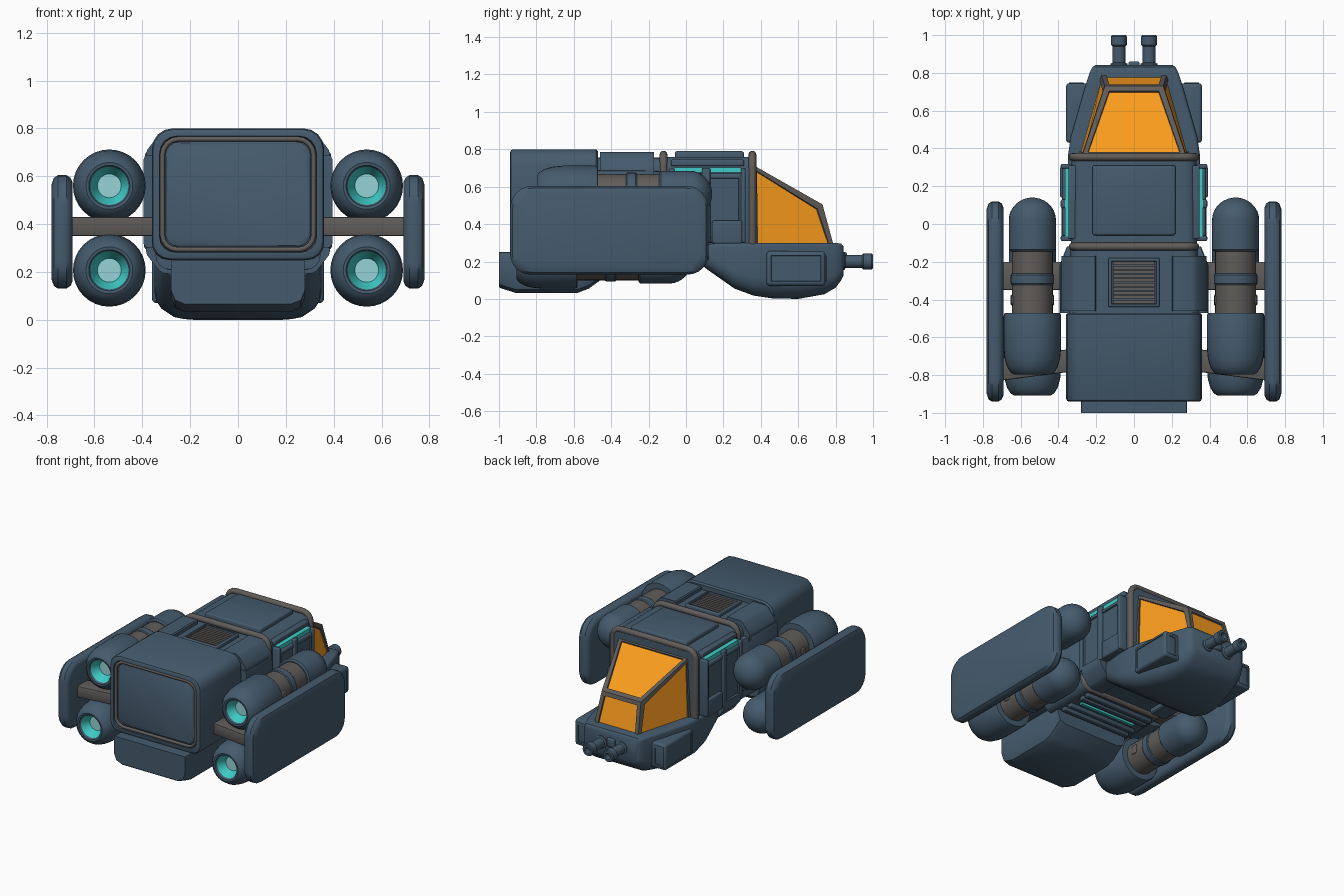
import bpy, bmesh
from math import cos, sin, pi, radians
from mathutils import Vector

if "Cube" in bpy.data.objects:
    bpy.data.objects.remove(bpy.data.objects["Cube"])


def mat(name, r, g, b):
    m = bpy.data.materials.new(name)
    m.diffuse_color = (r, g, b, 1)
    m.use_nodes = True
    m.node_tree.nodes["Principled BSDF"].inputs["Base Color"].default_value = m.diffuse_color
    return m


BLUE = mat("hull_blue", 0.06, 0.105, 0.155)
DARK = mat("panel_blue", 0.05, 0.087, 0.128)
GREY = mat("frame_grey", 0.115, 0.107, 0.1)
GLASS = mat("amber_glass", 0.95, 0.33, 0.012)
TEAL = mat("glow_teal", 0.05, 0.6, 0.57)
PALE = mat("glow_pale", 0.3, 0.65, 0.68)


def finish(name, bm, mats, mirror=False):
    bmesh.ops.recalc_face_normals(bm, faces=bm.faces)
    me = bpy.data.meshes.new(name)
    bm.to_mesh(me)
    bm.free()
    for m in mats:
        me.materials.append(m)
    ob = bpy.data.objects.new(name, me)
    bpy.context.collection.objects.link(ob)
    if mirror:
        ob.modifiers.new("mirror", 'MIRROR')
    return ob


def rr(hw, z0, z1, rt, rb, cx=0.0, n=4):
    """Rounded rectangle with separate top and bottom corner radii."""
    pts = []
    for sx, top, a0 in ((1, 1, 0), (-1, 1, 90), (-1, 0, 180), (1, 0, 270)):
        r = rt if top else rb
        x, z = cx + sx * (hw - r), (z1 - r if top else z0 + r)
        for i in range(n + 1):
            a = radians(a0 + 90 * i / n)
            pts.append((x + r * cos(a), z + r * sin(a)))
    return pts


def circle(r, cx, cz, n=32):
    return [(cx + r * cos(2 * pi * i / n), cz + r * sin(2 * pi * i / n)) for i in range(n)]


def loft(name, sections, m, axis='y', mirror=False):
    """Skin a list of (position, ring) along an axis and cap both ends."""
    bm = bmesh.new()
    rows = []
    for p, ring in sections:
        rows.append([bm.verts.new((u, p, v) if axis == 'y' else (p, u, v)) for u, v in ring])
    n = len(rows[0])
    for a, b in zip(rows, rows[1:]):
        for i in range(n):
            j = (i + 1) % n
            bm.faces.new((a[i], a[j], b[j], b[i]))
    bm.faces.new(rows[0])
    bm.faces.new(rows[-1])
    return finish(name, bm, [m], mirror)


def lathe(name, profile, cx, cz, m, dy=0.0):
    return loft(name, [(y + dy, circle(r, cx, cz)) for r, y in profile], m, mirror=True)


def box(name, x, y, z, m, bevel=0.01, mirror=False, inset=None, border=0.02, depth=0.012):
    bm = bmesh.new()
    bmesh.ops.create_cube(bm, size=1)
    for v in bm.verts:
        v.co = [lo + (c + 0.5) * (hi - lo) for c, (lo, hi) in zip(v.co, (x, y, z))]
    if bevel:
        bmesh.ops.bevel(bm, geom=bm.edges[:], offset=bevel, segments=3, profile=0.5, affect='EDGES')
    if inset:
        d = Vector(inset)
        f = max((f for f in bm.faces if f.normal.dot(d) > 0.99), key=lambda f: f.calc_area())
        bmesh.ops.inset_region(bm, faces=[f], thickness=border, depth=0)
        bmesh.ops.inset_region(bm, faces=[f], thickness=0.004, depth=-depth)
    return finish(name, bm, [m], mirror)


def pipe(name, ring, y, r):
    cu = bpy.data.curves.new(name, 'CURVE')
    cu.dimensions = '3D'
    cu.bevel_depth, cu.bevel_resolution = r, 3
    sp = cu.splines.new('POLY')
    sp.points.add(len(ring) - 1)
    for p, (u, v) in zip(sp.points, ring):
        p.co = (u, y, v, 1)
    sp.use_cyclic_u = True
    cu.materials.append(GREY)
    bpy.context.collection.objects.link(bpy.data.objects.new(name, cu))


# Rear hull with recessed end panel, framed by a pipe
def rear_ring(s):
    return rr(0.36 - s, 0.25 + s, 0.80 - s, 0.085 - s * 0.4, 0.07 - s * 0.2)


loft("rear_hull", [(-0.47, rear_ring(0.01)), (-0.48, rear_ring(0)), (-0.925, rear_ring(0)),
                   (-0.935, rear_ring(0.005)), (-0.94, rear_ring(0.015)), (-0.94, rear_ring(0.032)),
                   (-0.91, rear_ring(0.036))], BLUE)
loft("rear_panel", [(-0.90, rear_ring(0.055)), (-0.918, rear_ring(0.055)),
                    (-0.922, rear_ring(0.06))], BLUE)
pipe("rear_frame", rear_ring(0.044), -0.928, 0.011)

# Lower rear cargo bay
loft("cargo_bay", [(y, rr(w, z, 0.25, 0.005, 0.06, n=2)) for y, w, z in
                   ((-1.0, 0.28, 0.065), (-0.99, 0.28, 0.057), (-0.91, 0.28, 0.032), (-0.58, 0.28, 0.032),
                    (-0.52, 0.28, 0.055), (-0.43, 0.28, 0.12))], BLUE)

# Middle and forward hull
loft("mid_hull", [(-0.50, rr(0.345, 0.21, 0.757, 0.06, 0.06)),
                  (-0.12, rr(0.335, 0.21, 0.757, 0.06, 0.06))], BLUE)
loft("forward_hull", [(-0.12, rr(0.335, 0.23, 0.76, 0.06, 0.06)),
                      (0.37, rr(0.33, 0.23, 0.76, 0.06, 0.06))], BLUE)
for nm, y in (("aft", -0.12), ("fore", 0.355)):
    pipe(nm + "_hoop", rr(0.325, 0.225, 0.772, 0.06, 0.06), y, 0.021)

# Roof hatch, vent and wrap-around shoulder pads
box("roof_hatch", (-0.22, 0.22), (-0.06, 0.31), (0.73, 0.79), BLUE, 0.012)
box("roof_vent_frame", (-0.135, 0.135), (-0.44, -0.18), (0.74, 0.782), BLUE, 0.008, inset=(0, 0, 1),
    border=0.012, depth=0.02)
for i in range(10):
    y = -0.42 + i * 0.0225
    box("roof_vent_slat", (-0.112, 0.112), (y, y + 0.018), (0.75, 0.772), GREY, 0)
pad = [(0.20, 0.74), (0.20, 0.778), (0.207, 0.786), (0.31, 0.786), (0.33, 0.775), (0.38, 0.71),
       (0.385, 0.69), (0.385, 0.655), (0.30, 0.655)]
loft("shoulder_pad", [(-0.46, pad), (-0.17, pad)], BLUE, mirror=True)
keel = [(x, 0.98 - z) for x, z in pad]
loft("keel_pad", [(-0.07, keel), (0.12, keel)], BLUE, mirror=True)
wall = rr(0.045, 0.30, 0.69, 0.02, 0.02, 0.35, 2)
loft("mid_side_wall", [(-0.47, wall), (-0.22, wall),
                       (-0.12, rr(0.02, 0.31, 0.68, 0.01, 0.01, 0.335, 2))], BLUE, mirror=True)

# Forward side modules with light strips
box("side_module", (0.28, 0.38), (-0.08, 0.31), (0.30, 0.672), BLUE, 0.012, True, (1, 0, 0), 0.02, 0.01)
box("side_cap", (0.27, 0.348), (-0.08, 0.31), (0.71, 0.745), BLUE, 0.008, True)
box("light_strip", (0.30, 0.366), (-0.065, 0.295), (0.675, 0.703), TEAL, 0, True)
for y0, y1 in ((-0.09, -0.062), (0.085, 0.13), (0.293, 0.318)):
    box("side_post", (0.29, 0.388), (y0, y1), (0.30, 0.70), BLUE, 0.008, True)
box("side_lower_panel", (0.30, 0.392), (0.14, 0.30), (0.295, 0.42), BLUE, 0.01, True)

# Belly ribs and light
for y in (-0.39, -0.33, -0.21, -0.16):
    box("belly_rib", (-0.27, 0.27), (y - 0.018, y + 0.018), (0.185, 0.23), DARK, 0.006)
box("belly_light", (-0.22, 0.22), (-0.28, -0.26), (0.195, 0.23), TEAL, 0)

# Nose
loft("nose", [(y, rr(w, z0, z1, 0.02, rb)) for y, w, z0, z1, rb in
              ((0.08, 0.32, 0.185, 0.295, 0.05), (0.11, 0.335, 0.16, 0.30, 0.07),
               (0.26, 0.35, 0.055, 0.30, 0.09), (0.36, 0.35, 0.018, 0.30, 0.10),
               (0.46, 0.335, 0.003, 0.30, 0.11), (0.60, 0.295, 0.0, 0.30, 0.11),
               (0.74, 0.255, 0.025, 0.30, 0.09), (0.80, 0.235, 0.06, 0.30, 0.07),
               (0.83, 0.22, 0.10, 0.295, 0.05), (0.842, 0.205, 0.125, 0.28, 0.04))], BLUE)
box("nose_pod", (0.22, 0.36), (0.43, 0.745), (0.07, 0.255), BLUE, 0.018, True, (1, 0, 0), 0.008, 0.005)
box("nose_pod_intake", (0.265, 0.345), (0.70, 0.75), (0.09, 0.235), BLUE, 0.006, True, (0, 1, 0), 0.012, 0.03)
box("nose_sensor", (-0.03, 0.03), (0.80, 0.86), (0.19, 0.25), BLUE, 0.01)

# Twin guns
lathe("gun", [(0.045, 0.82), (0.045, 0.848), (0.034, 0.854), (0.034, 0.94), (0.042, 0.948),
              (0.042, 0.993), (0.037, 1.0), (0.022, 1.0), (0.022, 0.96)], 0.08, 0.20, BLUE)

# Cockpit canopy: grey frame with inset amber panes
bm = bmesh.new()
side = ((0.30, 0.36, 0.265), (0.275, 0.36, 0.715), (0.155, 0.73, 0.505), (0.175, 0.795, 0.265))
R = [bm.verts.new(p) for p in side]
L = [bm.verts.new((-x, y, z)) for x, y, z in side]
panes = [bm.faces.new(R), bm.faces.new(L[::-1])]
quads = [bm.faces.new((R[i], L[i], L[(i + 1) % 4], R[(i + 1) % 4])) for i in range(4)]
panes += quads[1:3]
bmesh.ops.recalc_face_normals(bm, faces=bm.faces)
bmesh.ops.inset_individual(bm, faces=panes, thickness=0.038, depth=0)
bmesh.ops.inset_individual(bm, faces=panes, thickness=0.003, depth=-0.01)
for f in panes:
    f.material_index = 1
finish("cockpit_canopy", bm, [GREY, GLASS])

# Four engines (upper pair forward, lower pair further back)
for nm, cz, dy in (("upper", 0.56, 0.0), ("lower", 0.207, -0.11)):
    cx = 0.538
    dome = [(0.125 * cos(a), 0.02 + 0.12 * sin(a)) for a in (radians(d) for d in range(0, 86, 12))]
    lathe(nm + "_engine_nose", [(0.115, -0.145), (0.125, -0.135)] + dome, cx, cz, BLUE, dy)
    lathe(nm + "_engine_neck", [(0.108, -0.48), (0.108, -0.13)], cx, cz, GREY, dy)
    lathe(nm + "_engine_band", [(0.11, -0.322), (0.115, -0.315), (0.115, -0.27), (0.11, -0.263)],
          cx, cz, BLUE, dy)
    lathe(nm + "_engine_nozzle", [(0.12, -0.47), (0.147, -0.472), (0.152, -0.485), (0.152, -0.66),
                                  (0.147, -0.71), (0.135, -0.755), (0.115, -0.787), (0.098, -0.797),
                                  (0.086, -0.795), (0.08, -0.785), (0.08, -0.69)], cx, cz, BLUE, dy)
    lathe(nm + "_engine_glow", [(0.081, -0.68), (0.081, -0.783), (0.05, -0.72)], cx, cz, TEAL, dy)
    lathe(nm + "_engine_core", [(0.048, -0.70), (0.048, -0.726)], cx, cz, PALE, dy)
    box(nm + "_engine_clamp", (0.425, 0.651), (-0.425 + dy, -0.38 + dy), (cz - 0.03, cz + 0.03), GREY, 0.006, True)

# Struts (the aft pair swept) and outer armour plates
for nm, y0, y1, sweep in (("fore", -0.35, -0.20, 0.0), ("aft", -0.78, -0.66, -0.05)):
    loft(nm + "_strut", [(0.32, rr((y1 - y0) / 2, 0.35, 0.43, 0.008, 0.008, (y0 + y1) / 2, 2)),
                         (0.71, rr((y1 - y0) / 2, 0.35, 0.43, 0.008, 0.008, (y0 + y1) / 2 + sweep, 2))],
         GREY, 'x', True)


def plate(s):
    return rr(0.53 - s, 0.13 + s, 0.605 - s, 0.12 - s * 0.5, 0.11 - s * 0.5, -0.41, 6)


loft("armour_plate", [(0.692, plate(0.03)), (0.70, plate(0.012)), (0.718, plate(0)), (0.752, plate(0)),
                      (0.77, plate(0.012)), (0.78, plate(0.04))], BLUE, 'x', True)

# Smooth shading with sharp edges kept
for ob in bpy.context.scene.objects:
    if ob.type == 'MESH':
        ob.select_set(True)
        bpy.context.view_layer.objects.active = ob
bpy.ops.object.shade_smooth_by_angle(angle=radians(35))
